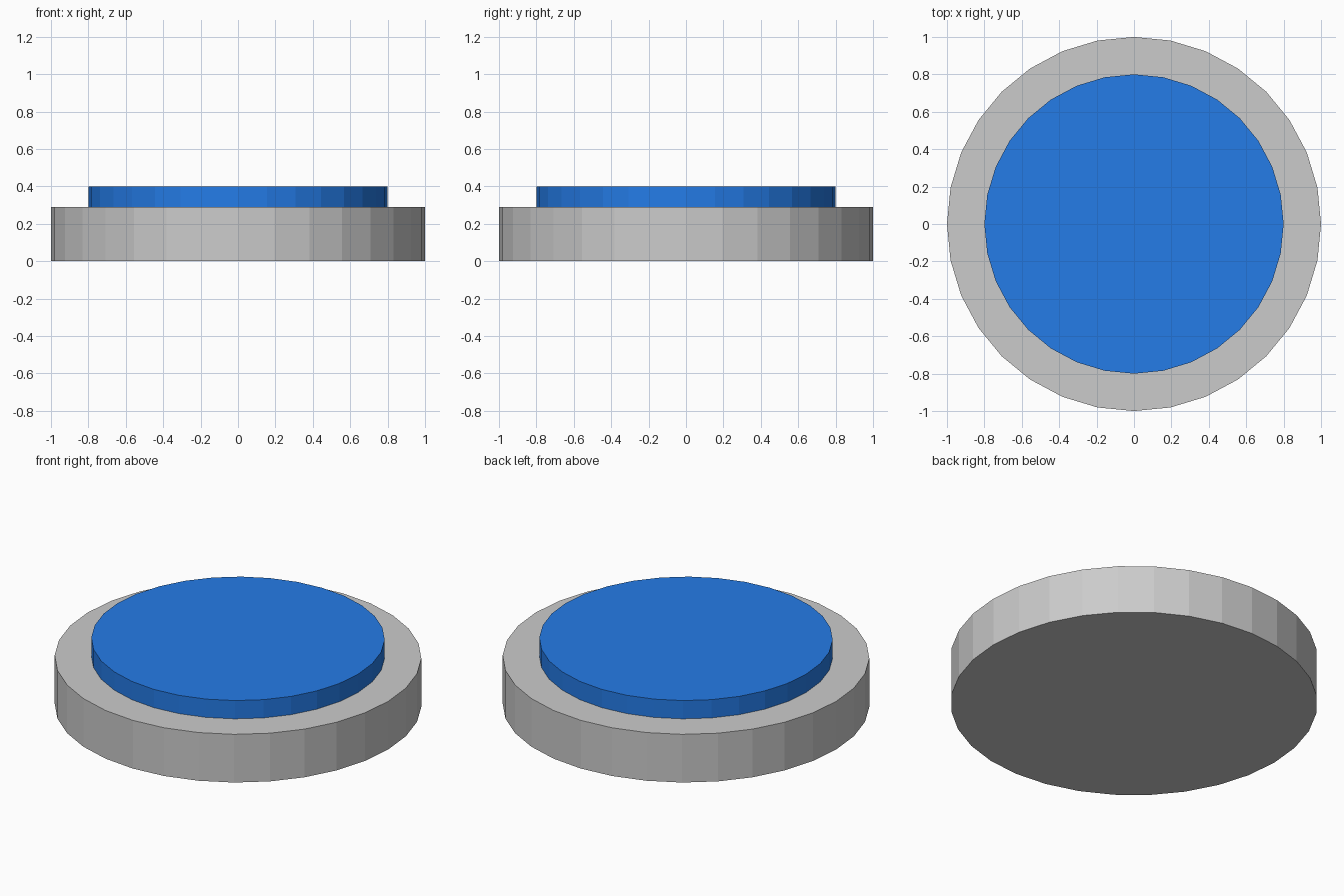
import bpy

if "Cube" in bpy.data.objects:
    bpy.data.objects.remove(bpy.data.objects["Cube"])


def disc(name, radius, bottom, top, color=None):
    bpy.ops.mesh.primitive_cylinder_add(
        vertices=32, radius=radius, depth=top - bottom,
        location=(0, 0, (bottom + top) / 2))
    obj = bpy.context.object
    obj.name = name
    if color:
        mat = bpy.data.materials.new(name + "_blue")
        mat.diffuse_color = color
        mat.use_nodes = True
        mat.node_tree.nodes["Principled BSDF"].inputs["Base Color"].default_value = mat.diffuse_color
        obj.data.materials.append(mat)
    return obj


# Grey round housing
disc("button_base", 1.0, 0.0, 0.29)

# Blue raised cap resting on the housing
disc("button_cap", 0.8, 0.29, 0.40, (0.018, 0.2, 0.8, 1))
